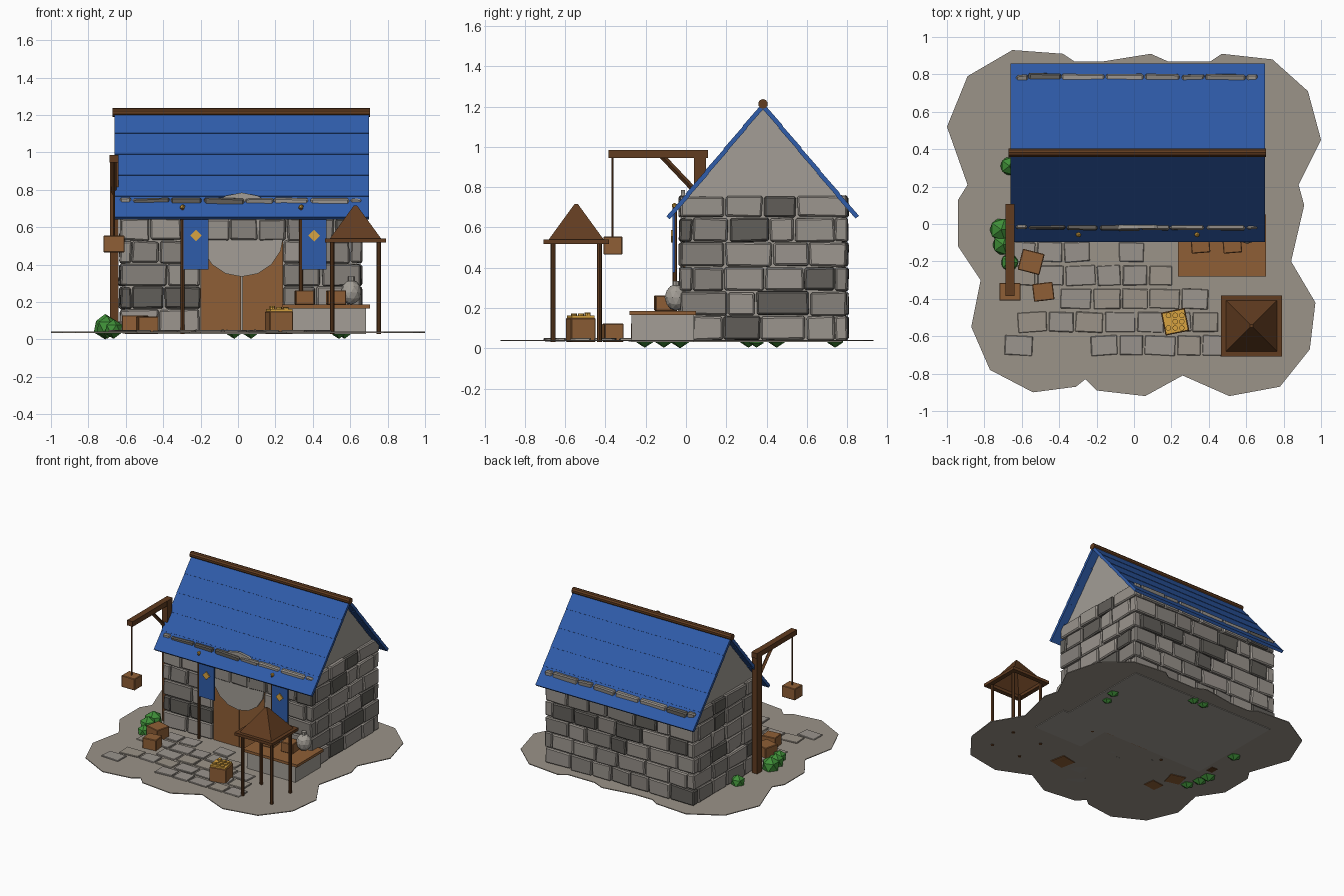
import bpy, bmesh, math, random
from mathutils import Matrix, Vector

random.seed(4)
cube = bpy.data.objects.get("Cube")
if cube:
    bpy.data.objects.remove(cube)


def material(name, hexcode):
    chan = [int(hexcode[i:i + 2], 16) / 255 for i in (0, 2, 4)]
    col = [c / 12.92 if c < .04 else ((c + .055) / 1.055) ** 2.4 for c in chan] + [1]
    m = bpy.data.materials.new(name)
    m.use_nodes = True
    m.diffuse_color = col
    m.node_tree.nodes["Principled BSDF"].inputs["Base Color"].default_value = col
    return m


BLUE = material("roof_blue", "2F5CAA")
DARK_WOOD = material("dark_wood", "613C20")
WOOD = material("wood", "8F5F36")
GOLD = material("gold", "D9A441")
GREEN = material("leaf_green", "3F8F38")
LIGHT = material("light_stone", "9A948D")
MID = material("mid_stone", "86817B")
DARK = material("dark_stone", "615E59")
EARTH = material("earth", "9B9388")
PLASTER = material("plaster", "A39E96")


def finish(name, bm, mats, bevel=0):
    bmesh.ops.recalc_face_normals(bm, faces=bm.faces)
    me = bpy.data.meshes.new(name)
    bm.to_mesh(me)
    bm.free()
    for m in mats:
        me.materials.append(m)
    ob = bpy.data.objects.new(name, me)
    bpy.context.scene.collection.objects.link(ob)
    if bevel:
        mod = ob.modifiers.new("soft_edges", "BEVEL")
        mod.width, mod.segments = bevel, 1
    return ob


def add_box(bm, lo, hi, mat=0, jitter=0.0, matrix=Matrix()):
    """Box between two corners, with optional roughness."""
    lo, hi = Vector(lo), Vector(hi)
    made = bmesh.ops.create_cube(bm, size=1)["verts"]
    for v in made:
        v.co = (lo + hi) / 2 + v.co * (hi - lo)
        v.co += Vector([random.uniform(-jitter, jitter) for _ in range(3)])
        v.co = matrix @ v.co
    for f in {f for v in made for f in v.link_faces}:
        f.material_index = mat


def box(name, lo, hi, mat, bevel=0, turn=0):
    """Single box, turned about its own upright axis."""
    bm = bmesh.new()
    c = (Vector(lo) + Vector(hi)) / 2
    add_box(bm, Vector(lo) - c, Vector(hi) - c,
            matrix=Matrix.Translation(c) @ Matrix.Rotation(turn, 4, "Z"))
    return finish(name, bm, [mat], bevel)


def rod(name, a, b, r, mat, sides=8):
    a, b = Vector(a), Vector(b)
    bm = bmesh.new()
    m = Matrix.Translation((a + b) / 2) @ (b - a).to_track_quat("Z", "Y").to_matrix().to_4x4()
    bmesh.ops.create_cone(bm, segments=sides, radius1=r, radius2=r, depth=(b - a).length,
                          cap_ends=True, matrix=m)
    return finish(name, bm, [mat])


def prism(name, pts, axis, start, end, mat):
    """Flat outline pushed along one axis."""
    bm = bmesh.new()
    place = {"x": lambda p, t: (t, *p), "y": lambda p, t: (p[0], t, p[1]),
             "z": lambda p, t: (*p, t)}[axis]
    face = bm.faces.new([bm.verts.new(place(p, start)) for p in pts])
    grown = bmesh.ops.extrude_face_region(bm, geom=[face])["geom"]
    shift = Vector(place((0, 0), end - start))
    bmesh.ops.translate(bm, vec=shift, verts=[g for g in grown if isinstance(g, bmesh.types.BMVert)])
    return finish(name, bm, [mat])


def ball(name, centre, r, mat, detail=1, stretch=1):
    bm = bmesh.new()
    bmesh.ops.create_icosphere(bm, subdivisions=detail, radius=r)
    bmesh.ops.scale(bm, vec=(1, 1, stretch), verts=bm.verts)
    bmesh.ops.translate(bm, vec=centre, verts=bm.verts)
    return finish(name, bm, [mat])


# Ragged ground patch
outline = [(-.65, .93), (-.38, .91), (-.32, .87), (-.16, .87), (.09, .91), (.18, .87), (.41, .87),
           (.47, .91), (.74, .88), (.93, .71), (1, .45), (.88, .21), (.91, .1), (.84, -.2),
           (.97, -.42), (.94, -.67), (.78, -.87), (.51, -.92), (.26, -.81), (.06, -.92),
           (-.2, -.89), (-.26, -.83), (-.31, -.87), (-.54, -.9), (-.77, -.78), (-.87, -.55),
           (-.82, -.3), (-.94, -.12), (-.94, .13), (-.89, .21), (-1, .52), (-.89, .79)]
prism("ground", outline, "z", .035, .041, EARTH)

# Paving slabs: start and end of each run, row by row
rows = [[(-.66, -.23), (-.08, .07)], [(-.65, .24)], [(-.39, .46)], [(-.62, .45)],
        [(-.69, -.55), (-.23, .46)]]
bm = bmesh.new()
for i, runs in enumerate(rows):
    y = -.15 - .125 * i
    for start, end in runs:
        x = start
        while x < end - .08:
            w = random.uniform(.12, .16)
            turn = Matrix.Translation((x + w / 2, y, 0)) @ Matrix.Rotation(random.uniform(-.06, .06), 4, "Z")
            add_box(bm, (-w / 2, -.052, .037), (w / 2, .052, .049), random.choice([0, 0, 1]), .003, turn)
            x += w + .013
finish("paving", bm, [LIGHT, EARTH], .003)

# House core with gables
house = [(-.005, .03), (.775, .03), (.775, .74), (.385, 1.195), (-.005, .74)]
prism("house_core", house, "x", -.605, .635, PLASTER)


# Stone courses round all four walls
def course(bm, start, end, z0, z1, wall):
    count = max(1, round((end - start) / .185))
    cuts = [start] + [start + (end - start) * (k + random.uniform(-.22, .22)) / count
                      for k in range(1, count)] + [end]
    for a, b in zip(cuts, cuts[1:]):
        a, b, out = a + .004, b - .004, random.uniform(-.004, .006)
        lo, hi = {"front": ((a, -.03 - out), (b, .03)), "back": ((a, .74), (b, .80 + out)),
                  "left": ((.6, a), (.66 + out, b)), "right": ((-.63 - out, a), (-.57, b))}[wall]
        add_box(bm, (*lo, z0), (*hi, z1), random.choice([0, 0, 0, 1, 1, 2]), .005)


bm = bmesh.new()
for i in range(6):
    z0 = .042 + .122 * i
    z1 = min(z0 + .116, .756)
    trim = .06 * (i % 2)
    x0, x1 = -.63 + trim, .66 - trim
    spans = [(x0, -.2), (.24, x1)] if i < 4 else [(x0, x1)]
    for a, b in spans:
        course(bm, a, b, z0, z1, "front")
    course(bm, x0, x1, z0, z1, "back")
    for wall in ("left", "right"):
        course(bm, -.03 + .06 - trim, .8 - .06 + trim, z0, z1, wall)
finish("wall_stones", bm, [LIGHT, MID, DARK], .008)

# Double door and round panel above it
for side, a, b in (("right", -.2, .017), ("left", .023, .24)):
    box(side + "_door", (a, -.014, .035), (b, .01, .56), WOOD)
ring = [(.02 + .225 * math.cos(t * math.tau / 16), .56 + .225 * math.sin(t * math.tau / 16))
        for t in range(16)]
prism("door_arch_panel", ring, "y", -.025, -.005, PLASTER)

# Roof: lapped boards on both slopes, and ridge pole
slope, length, boards = math.atan2(.56, .472), .733, 5
for name, sign in (("front", -1), ("back", 1)):
    bm = bmesh.new()
    step = length / boards
    for k in range(boards):
        m = (Matrix.Translation((.02, .382, 1.215)) @ Matrix.Rotation(-sign * slope, 4, "X")
             @ Matrix.Translation((0, sign * step * (k + .5), 0)) @ Matrix.Rotation(-sign * -.02, 4, "X"))
        add_box(bm, (-.68, -step / 2 - .004, -.018), (.68, step / 2, .004), matrix=m)
    finish(name + "_roof", bm, [BLUE])
rod("ridge_pole", (-.67, .382, 1.213), (.706, .382, 1.213), .024, DARK_WOOD, 10)

# Porch posts with banners, diamonds and studs
for side, x, bx in (("right", -.297, -.225), ("left", .337, .407)):
    rod(side + "_porch_post", (x, -.055, .03), (x, -.055, .7), .011, DARK_WOOD)
    ball(side + "_post_stud", (x, -.057, .708), .015, GOLD)
    box(side + "_banner", (bx - .066, -.066, .375), (bx + .066, -.054, .67), BLUE)
    diamond = [(bx + .031 * dx, .555 + .031 * dz) for dx, dz in ((1, 0), (0, 1), (-1, 0), (0, -1))]
    prism(side + "_banner_diamond", diamond, "y", -.074, -.065, GOLD)

# Market counter with goods
box("counter_base", (.265, -.27, .03), (.685, .04, .168), PLASTER)
box("counter_top", (.235, -.28, .166), (.705, .05, .186), WOOD)
for k, x in enumerate((.355, .525)):
    box(f"counter_crate_{k}", (x - .05, -.155, .186), (x + .05, -.06, .262), WOOD, .004, .08)
jar = ball("jar", (.605, -.05, .252), .056, PLASTER, 2, 1.18)
rod("jar_neck", (.605, -.05, .3), (.605, -.05, .335), .018, PLASTER)

# Small canopy on four posts
cx, cy, half = .628, -.545, .163
for sx in (-1, 1):
    for sy in (-1, 1):
        px, py = cx + sx * .125, cy + sy * .115
        rod(f"canopy_post_{sx}_{sy}", (px, py, .03), (px, py, .53), .012, DARK_WOOD)
    e = cx + sx * half
    box(f"canopy_side_rail_{sx}", (min(e, e - sx * .035), cy - half, .518),
        (max(e, e - sx * .035), cy + half, .54), DARK_WOOD)
    e = cy + sx * half
    box(f"canopy_end_rail_{sx}", (cx - half + .035, min(e, e - sx * .035), .518),
        (cx + half - .035, max(e, e - sx * .035), .54), DARK_WOOD)
bm = bmesh.new()
bmesh.ops.create_cone(bm, segments=4, radius1=.195, radius2=.012, depth=.178, cap_ends=False,
                      matrix=Matrix.Translation((cx, cy, .627)) @ Matrix.Rotation(math.pi / 4, 4, "Z"))
bmesh.ops.holes_fill(bm, edges=[e for e in bm.edges if min(v.co.z for v in e.verts) > .7])
finish("canopy_roof", bm, [DARK_WOOD])

# Hoist with hanging box
box("hoist_post", (-.685, .04, .03), (-.638, .1, .985), DARK_WOOD)
box("hoist_arm", (-.688, -.385, .945), (-.64, .108, .985), DARK_WOOD)
rod("hoist_brace", (-.663, -.12, .955), (-.663, .07, .755), .014, DARK_WOOD, 4)
rod("hoist_rope", (-.663, -.365, .54), (-.663, -.365, .95), .005, DARK_WOOD, 6)
box("hoist_box", (-.72, -.41, .465), (-.606, -.315, .555), WOOD, .004)

# Crates on the paving, one filled with coins
box("crate_large", (-.61, -.26, .032), (-.49, -.145, .128), WOOD, .004, -.25)
box("crate_small", (-.54, -.41, .032), (-.43, -.315, .122), WOOD, .004, .12)
box("coin_crate", (.155, -.585, .032), (.285, -.46, .15), WOOD, .004, .2)
box("coin_bed", (.16, -.58, .148), (.28, -.465, .162), GOLD, 0, .2)
for k in range(9):
    x, y = .22 + (k % 3 - 1) * .036, -.522 + (k // 3 - 1) * .034
    rod(f"coin_{k}", (x, y, .16), (x, y, .166 + .012 * random.random()), .015, GOLD)

# Bushes, some tucked against the walls
for k, (x, y, r) in enumerate([(-.71, -.03, .068), (-.70, -.11, .062), (-.665, -.205, .052),
                               (-.665, .31, .055), (-.02, .74, .045), (.07, .74, .045),
                               (.57, .45, .05), (.54, .35, .04)]):
    ball(f"bush_{k}", (x, y, r + .003 * (k > 0)), r, GREEN)
